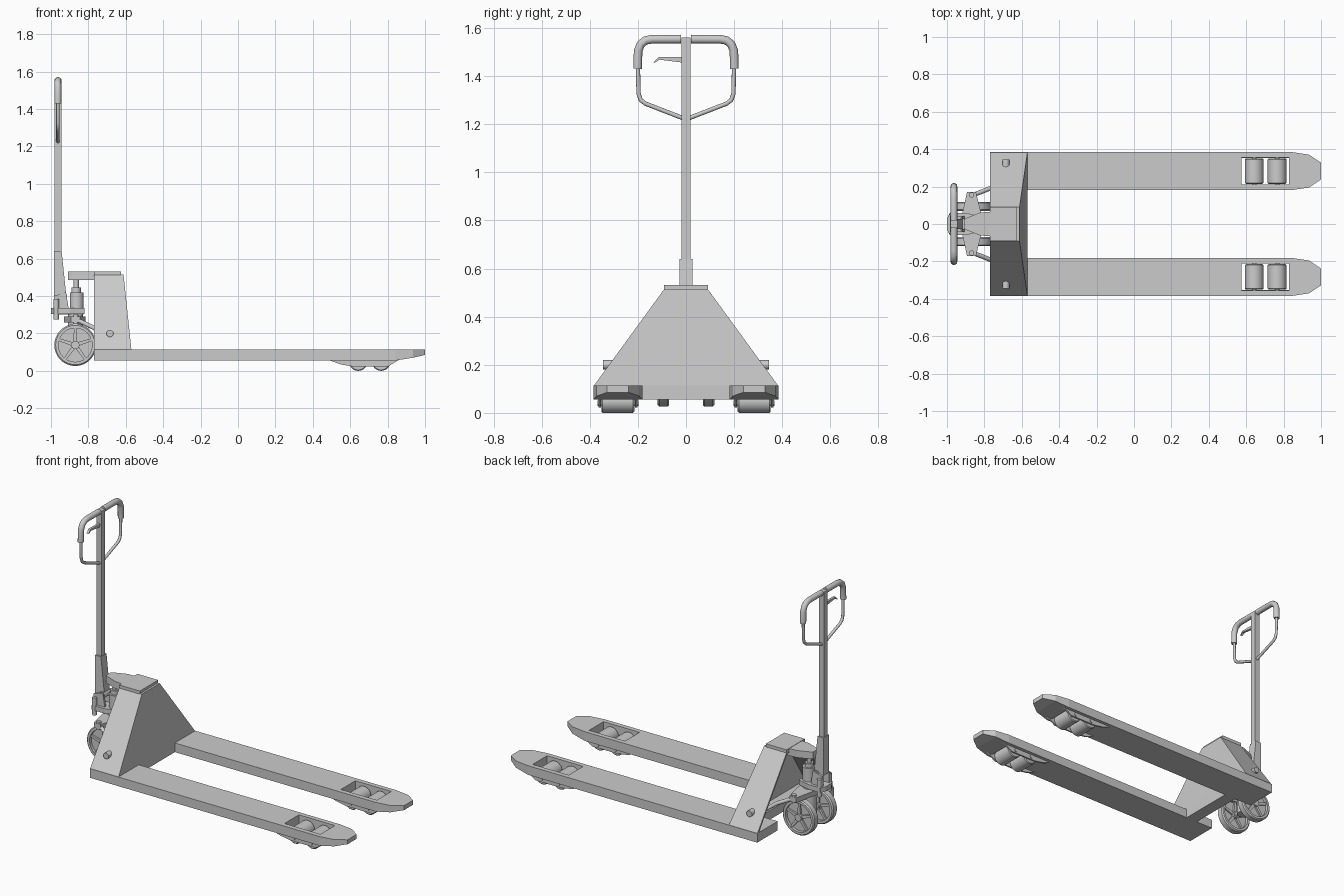
import bpy, bmesh, math
from mathutils import Vector

cube = bpy.data.objects.get("Cube")
if cube:
    bpy.data.objects.remove(cube)

grey = bpy.data.materials.new("light_grey")
grey.use_nodes = True
grey.diffuse_color = (0.6, 0.6, 0.6, 1)
grey.node_tree.nodes["Principled BSDF"].inputs["Base Color"].default_value = (0.6, 0.6, 0.6, 1)


def finish(name, bm, smooth=False):
    bmesh.ops.recalc_face_normals(bm, faces=bm.faces)
    mesh = bpy.data.meshes.new(name)
    bm.to_mesh(mesh)
    bm.free()
    mesh.materials.append(grey)
    ob = bpy.data.objects.new(name, mesh)
    bpy.context.collection.objects.link(ob)
    if smooth:
        bpy.ops.object.select_all(action='DESELECT')
        ob.select_set(True)
        bpy.context.view_layer.objects.active = ob
        bpy.ops.object.shade_smooth_by_angle(angle=math.radians(35))
    return ob


def box(name, x, y, z):
    return prism(name, [(x[0], y[0]), (x[1], y[0]), (x[1], y[1]), (x[0], y[1])], z)


def prism(name, outline, span, axis='Z'):
    """Extrude an outline: (x, y) along Z, (x, z) along Y, (y, z) along X."""
    place = {'Z': lambda a, b, c: (a, b, c), 'Y': lambda a, b, c: (a, c, b), 'X': lambda a, b, c: (c, a, b)}[axis]
    bm = bmesh.new()
    low, high = ([bm.verts.new(place(a, b, s)) for a, b in outline] for s in span)
    bm.faces.new(low)
    bm.faces.new(high)
    n = len(outline)
    for i in range(n):
        j = (i + 1) % n
        bm.faces.new((low[i], low[j], high[j], high[i]))
    return finish(name, bm)


def lathe(name, centre, axis, profile, closed=False, steps=32):
    """Revolve (radius, offset) points around an axis through the centre."""
    rot = Vector((0, 0, 1)).rotation_difference(Vector(axis))
    bm = bmesh.new()
    rings = []
    for r, h in profile:
        rings.append([bm.verts.new(Vector(centre) + rot @ Vector((r * math.cos(t), r * math.sin(t), h)))
                      for t in (2 * math.pi * k / steps for k in range(steps))])
    pairs = list(zip(rings, rings[1:])) + ([(rings[-1], rings[0])] if closed else [])
    for a, b in pairs:
        for k in range(steps):
            m = (k + 1) % steps
            bm.faces.new((a[k], a[m], b[m], b[k]))
    if not closed:
        bm.faces.new(rings[0])
        bm.faces.new(rings[-1])
    return finish(name, bm, True)


def rod(name, a, b, r, steps=24):
    d = Vector(b) - Vector(a)
    return lathe(name, a, d.normalized(), [(r, 0), (r, d.length)], steps=steps)


def tube(name, points, r):
    curve = bpy.data.curves.new(name, 'CURVE')
    curve.dimensions = '3D'
    curve.bevel_depth = r
    curve.bevel_resolution = 4
    curve.use_fill_caps = True
    spline = curve.splines.new('POLY')
    spline.points.add(len(points) - 1)
    for p, co in zip(spline.points, points):
        p.co = (*co, 1)
    curve.materials.append(grey)
    ob = bpy.data.objects.new(name, curve)
    bpy.context.collection.objects.link(ob)
    return ob


def sym(half):
    """Complete an outline that is symmetric in y."""
    return half + [(x, -y) for x, y in reversed(half)]


for side, s in (("left", 1), ("right", -1)):
    yc = 0.283 * s

    # Fork with a tapered tip
    bm = bmesh.new()
    rings = []
    for x, w, z in ((-0.77, 0.102, 0.055), (0.84, 0.102, 0.055), (0.935, 0.088, 0.07), (1.0, 0.045, 0.085)):
        rings.append([bm.verts.new((x, yc + dy, h)) for dy, h in ((-w, z), (w, z), (w, 0.113), (-w, 0.113))])
    for a, b in zip(rings, rings[1:]):
        for i in range(4):
            bm.faces.new((a[i], a[(i + 1) % 4], b[(i + 1) % 4], b[i]))
    bm.faces.new(rings[0])
    bm.faces.new(rings[-1])
    fork = finish("fork_" + side, bm)

    # Roller opening
    cutter = box("roller_opening_cutter_" + side, (0.575, 0.828), (yc - 0.072, yc + 0.072), (0, 0.2))
    cutter.hide_render = True
    cutter.hide_viewport = True
    cutter.display_type = 'WIRE'
    cut = fork.modifiers.new("opening", 'BOOLEAN')
    cut.operation = 'DIFFERENCE'
    cut.object = cutter

    # Load rollers, their axles and side brackets
    for i, x in enumerate((0.643, 0.765)):
        lathe(f"load_roller_{side}_{i}", (x, yc - 0.068, 0.05), (0, 1, 0),
              [(0.045, 0), (0.05, 0.005), (0.05, 0.131), (0.045, 0.136)])
        rod(f"roller_axle_{side}_{i}", (x, yc - 0.085, 0.04), (x, yc + 0.085, 0.04), 0.012)
    for d in (-1, 1):
        y = yc + d * 0.076
        prism(f"roller_bracket_{side}_{d}",
              [(0.49, 0.056), (0.55, 0.034), (0.62, 0.022), (0.8, 0.022), (0.83, 0.04), (0.86, 0.058)],
              (y - 0.005, y + 0.005), 'Y')

    # Pivot pin through the sloping side of the body
    rod("pivot_pin_" + side, (-0.685, s * 0.28, 0.2), (-0.685, s * 0.345, 0.2), 0.019)

    # Steering wheel: tyre, recessed web, hub and spokes
    hub = Vector((-0.87, s * 0.094, 0.138))
    lathe("wheel_tyre_" + side, hub, (0, 1, 0),
          [(0.09, -0.024), (0.105, -0.024), (0.112, -0.017), (0.112, 0.017), (0.105, 0.024), (0.09, 0.024)], True, 48)
    lathe("wheel_web_" + side, hub, (0, 1, 0), [(0.092, -0.005), (0.092, 0.005)])
    lathe("wheel_hub_" + side, hub, (0, 1, 0), [(0.022, -0.027), (0.022, 0.027)])
    for k in range(5):
        t = math.radians(90 + 72 * k)
        u, v = Vector((math.cos(t), math.sin(t))), Vector((-math.sin(t), math.cos(t)))
        base = Vector((hub.x, hub.z))
        outline = [base + u * r + v * w for r, w in ((0.015, 0.01), (0.094, 0.007), (0.094, -0.007), (0.015, -0.01))]
        prism(f"wheel_spoke_{side}_{k}", [tuple(p) for p in outline], (hub.y - 0.016, hub.y + 0.016), 'Y')

    # Lift links from the rocker to the body
    tube("lift_link_" + side, [(-0.86, s * 0.155, 0.272), (-0.77, s * 0.19, 0.23), (-0.69, s * 0.22, 0.17)], 0.012)
    rod("rocker_pin_" + side, (-0.868, s * 0.155, 0.25), (-0.868, s * 0.155, 0.3), 0.014)

    # Padded grip and thin guard of the handle
    x = -0.963
    tube("handle_grip_" + side, [(x, s * 0.02, 1.553), (x, s * 0.14, 1.553), (x, s * 0.168, 1.548), (x, s * 0.188, 1.532),
                                 (x, s * 0.199, 1.505), (x, s * 0.201, 1.43)], 0.018)
    tube("handle_guard_" + side, [(x, s * 0.2, 1.44), (x, s * 0.197, 1.325), (x, s * 0.188, 1.3),
                                  (x, s * 0.168, 1.285), (x, 0, 1.22)], 0.009)
    # Yoke cheek at the foot of the handle
    prism("yoke_cheek_" + side, [(-0.985, 0.3), (-0.985, 0.4), (-0.92, 0.42), (-0.9, 0.3)],
          sorted((s * 0.028, s * 0.042)), 'Y')
    rod("yoke_bolt_" + side, (-0.972, s * 0.05, 0.275), (-0.972, s * 0.05, 0.385), 0.014)

# Cross member between the forks
box("cross_member", (-0.65, -0.57), (-0.19, 0.19), (0.055, 0.113))

# Body shell, open at the back
bm = bmesh.new()
v = {(s, k): bm.verts.new(p) for s in (1, -1) for k, p in enumerate((
    (-0.77, s * 0.383, 0.113), (-0.57, s * 0.383, 0.113), (-0.612, s * 0.09, 0.515), (-0.77, s * 0.09, 0.515)))}
bm.faces.new((v[-1, 1], v[1, 1], v[1, 2], v[-1, 2]))
bm.faces.new((v[1, 0], v[1, 3], v[1, 2], v[1, 1]))
bm.faces.new((v[-1, 0], v[-1, 1], v[-1, 2], v[-1, 3]))
bm.faces.new((v[1, 3], v[-1, 3], v[-1, 2], v[1, 2]))
body = finish("body_shell", bm)
shell = body.modifiers.new("thickness", 'SOLIDIFY')
shell.thickness = 0.012
shell.offset = -1

# Cap plate and nose over the pump
box("body_cap", (-0.77, -0.625), (-0.092, 0.092), (0.512, 0.532))
prism("cap_nose", sym([(-0.91, 0.025), (-0.89, 0.035), (-0.82, 0.062), (-0.75, 0.066)]), (0.485, 0.53))

# Pump column, piston and rocker
rod("wheel_axle", (-0.87, -0.12, 0.138), (-0.87, 0.12, 0.138), 0.013)
rod("steering_column", (-0.87, 0, 0.11), (-0.87, 0, 0.32), 0.04)
rod("pump_cylinder", (-0.862, 0, 0.3), (-0.862, 0, 0.42), 0.037)
rod("piston_collar", (-0.865, 0, 0.42), (-0.865, 0, 0.445), 0.025)
rod("piston_rod", (-0.865, 0, 0.44), (-0.865, 0, 0.49), 0.014)
prism("rocker", [(-0.93, 0), (-0.893, 0.17), (-0.845, 0.17), (-0.815, 0.05),
                 (-0.815, -0.05), (-0.845, -0.17), (-0.893, -0.17)], (0.258, 0.29))
prism("pump_base", sym([(-1.0, 0.03), (-0.985, 0.06), (-0.9, 0.06), (-0.82, 0.04)]), (0.305, 0.335))

# Handle shaft, its tapered foot and the release lever
box("handle_shaft", (-0.98, -0.945), (-0.018, 0.018), (0.4, 1.56))
prism("handle_foot", [(-0.984, 0.4), (-0.984, 0.64), (-0.943, 0.64), (-0.92, 0.42)], (-0.028, 0.028), 'Y')
rod("handle_roller", (-0.935, -0.035, 0.4), (-0.935, 0.035, 0.4), 0.022)
prism("release_lever", [(-0.135, 1.457), (-0.115, 1.478), (-0.015, 1.478), (-0.015, 1.456), (-0.11, 1.468), (-0.13, 1.455)],
      (-0.97, -0.955), 'X')
